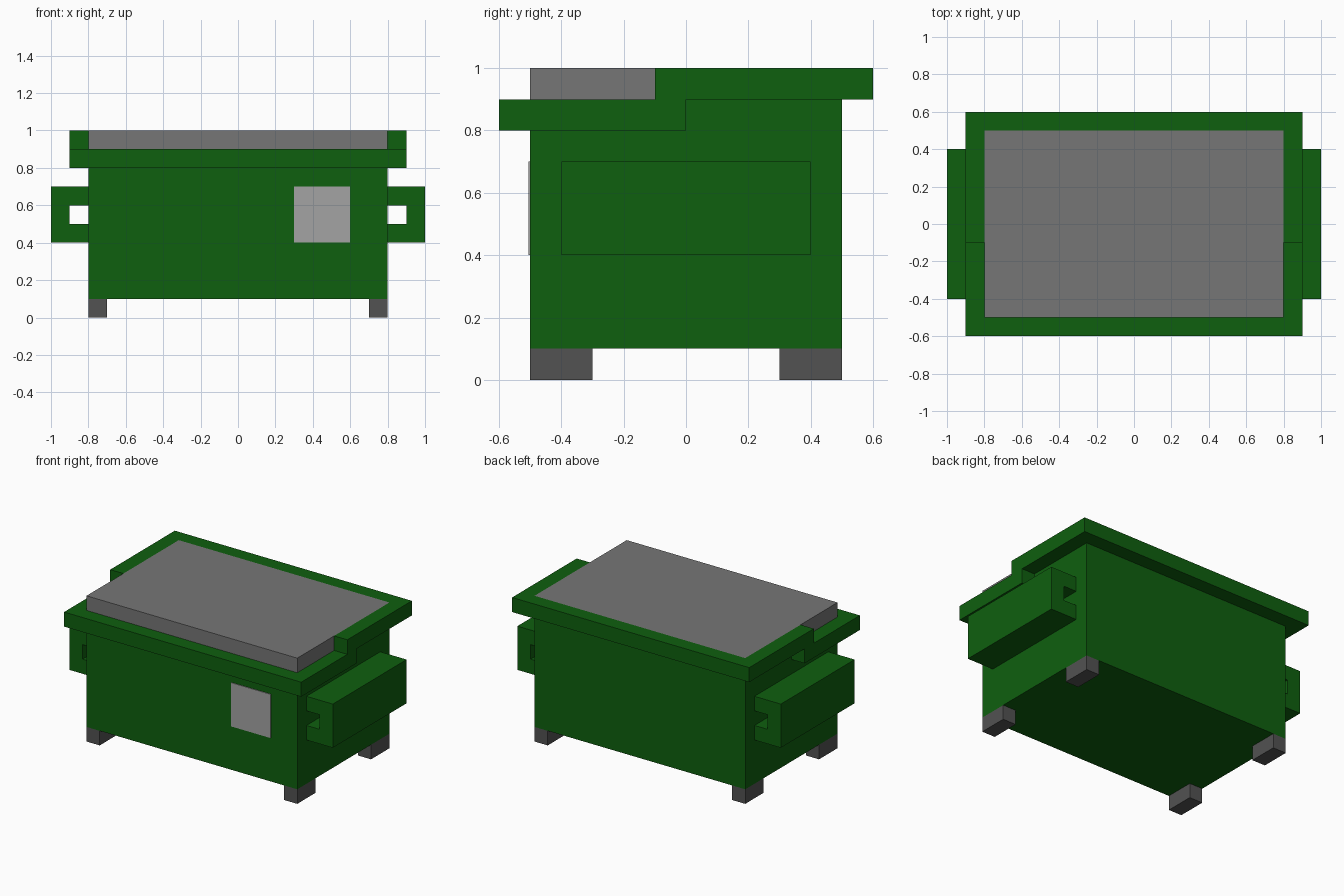
import bpy, bmesh
from mathutils import Vector

cube = bpy.data.objects.get("Cube")
if cube:
    bpy.data.objects.remove(cube, do_unlink=True)


def material(name, rgb):
    m = bpy.data.materials.new(name)
    m.use_nodes = True
    m.diffuse_color = (*rgb, 1)
    bsdf = next(n for n in m.node_tree.nodes if n.type == 'BSDF_PRINCIPLED')
    bsdf.inputs["Base Color"].default_value = (*rgb, 1)
    return m


GREEN = material("bin green", (0.0045, 0.115, 0.0045))
LID = material("lid grey", (0.18, 0.18, 0.18))
PLATE = material("label grey", (0.37, 0.37, 0.37))
FOOT = material("foot dark grey", (0.085, 0.085, 0.085))


def prism(name, profile, axis, lo, hi, mat):
    """Extrude a flat profile along y (profile in x, z) or z (profile in x, y)."""
    bm = bmesh.new()
    place = (lambda a, b: (a, lo, b)) if axis == 'y' else (lambda a, b: (a, b, lo))
    face = bm.faces.new([bm.verts.new(place(a, b)) for a, b in profile])
    out = bmesh.ops.extrude_face_region(bm, geom=[face], use_keep_orig=True)
    step = Vector((0, hi - lo, 0)) if axis == 'y' else Vector((0, 0, hi - lo))
    verts = [v for v in out['geom'] if isinstance(v, bmesh.types.BMVert)]
    bmesh.ops.translate(bm, verts=verts, vec=step)
    bmesh.ops.recalc_face_normals(bm, faces=bm.faces)
    mesh = bpy.data.meshes.new(name)
    bm.to_mesh(mesh)
    bm.free()
    mesh.materials.append(mat)
    obj = bpy.data.objects.new(name, mesh)
    bpy.context.collection.objects.link(obj)
    return obj


def box(name, x0, x1, y0, y1, z0, z1, mat):
    return prism(name, [(x0, y0), (x1, y0), (x1, y1), (x0, y1)], 'z', z0, z1, mat)


def u_rim(name, y_open, y_in, y_out, z0, z1):
    """U-shaped rim that wraps three sides of the bin."""
    prism(name, [(-0.9, y_open), (-0.9, y_out), (0.9, y_out), (0.9, y_open),
                 (0.8, y_open), (0.8, y_in), (-0.8, y_in), (-0.8, y_open)],
          'z', z0, z1, GREEN)


# Container and lid
box("container", -0.8, 0.8, -0.5, 0.5, 0.1, 0.9, GREEN)
box("lid", -0.8, 0.8, -0.5, 0.5, 0.9, 1.0, LID)

# Stepped rim: low around the front, high around the back
u_rim("front_rim", 0.0, -0.5, -0.6, 0.8, 0.9)
u_rim("back_rim", -0.1, 0.5, 0.6, 0.9, 1.0)

# Label plate on the front
box("front_label", 0.3, 0.6, -0.505, -0.5, 0.4, 0.7, PLATE)

# Lifting sleeves and feet, mirrored left and right
sleeve = [(0.8, 0.4), (1.0, 0.4), (1.0, 0.7), (0.8, 0.7),
          (0.8, 0.6), (0.9, 0.6), (0.9, 0.5), (0.8, 0.5)]
for side, s in (("left", 1), ("right", -1)):
    prism(side + "_lifting_sleeve", [(s * x, z) for x, z in sleeve],
          'y', -0.4, 0.4, GREEN)
    for end, y in (("front", -0.5), ("back", 0.3)):
        x0, x1 = sorted((s * 0.7, s * 0.8))
        box(f"{end}_{side}_foot", x0, x1, y, y + 0.2, 0.0, 0.1, FOOT)
